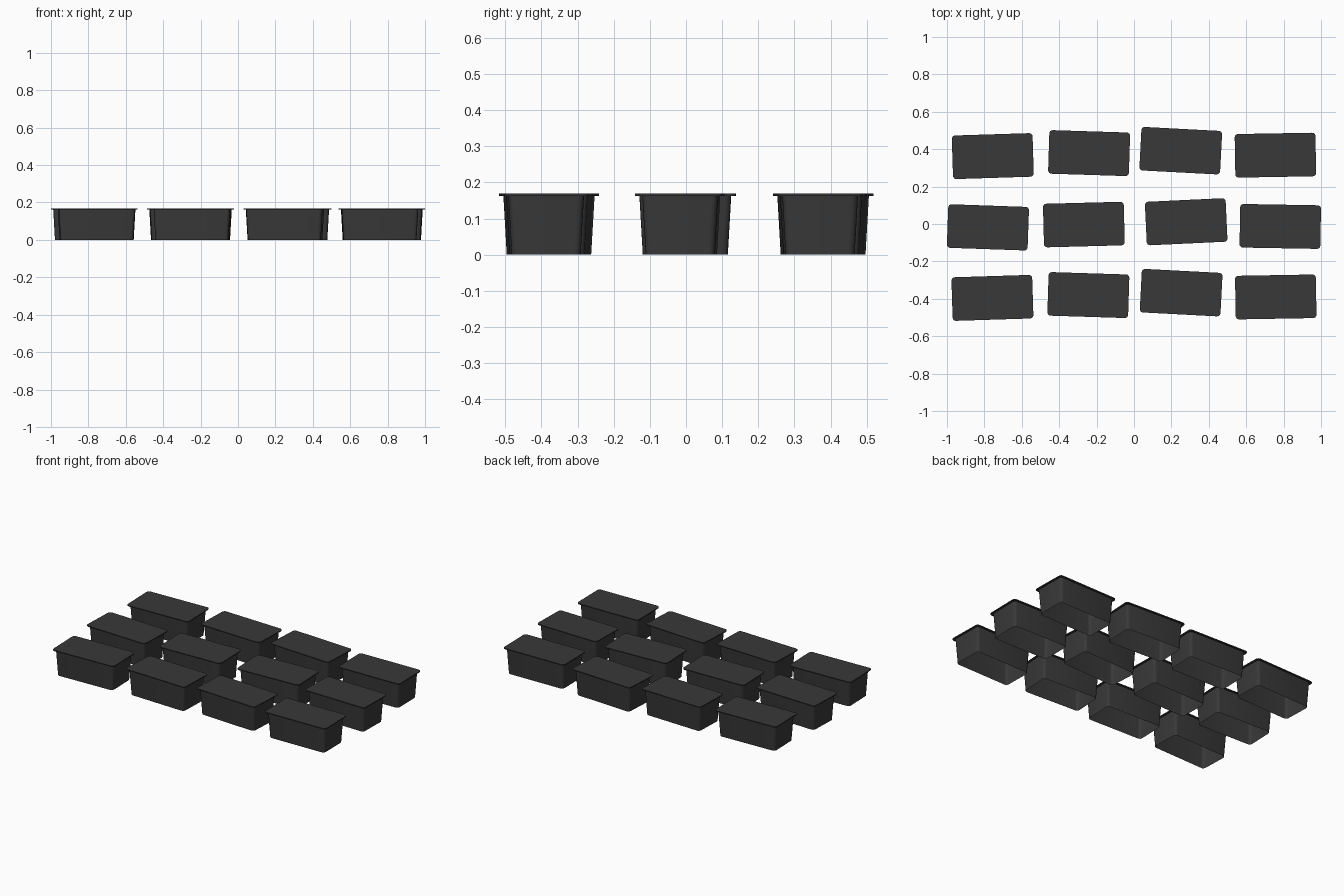
import bpy, bmesh, math

if "Cube" in bpy.data.objects:
    bpy.data.objects.remove(bpy.data.objects["Cube"], do_unlink=True)

black = bpy.data.materials.new("charcoal plastic")
black.use_nodes = True
color = (0.04, 0.04, 0.04, 1)
black.diffuse_color = color
black.node_tree.nodes["Principled BSDF"].inputs["Base Color"].default_value = color

LENGTH, WIDTH, HEIGHT, CORNER = 0.432, 0.233, 0.169, 0.018


def ring(bm, inset, z, steps=4):
    """Rounded rectangle of vertices, inset from the rim outline."""
    hx, hy = LENGTH / 2 - inset - CORNER, WIDTH / 2 - inset - CORNER
    verts = []
    for i, (sx, sy) in enumerate([(1, 1), (-1, 1), (-1, -1), (1, -1)]):
        for k in range(steps + 1):
            a = math.pi / 2 * (i + k / steps)
            verts.append(bm.verts.new((sx * hx + CORNER * math.cos(a),
                                       sy * hy + CORNER * math.sin(a), z)))
    return verts


def loft(name, sections, capped):
    bm = bmesh.new()
    rings = [ring(bm, inset, z) for inset, z in sections]
    for low, high in zip(rings, rings[1:]):
        for i in range(len(low)):
            j = (i + 1) % len(low)
            bm.faces.new((low[i], low[j], high[j], high[i]))
    if capped:
        bm.faces.new(rings[-1])
        bm.faces.new(rings[0][::-1])
    mesh = bpy.data.meshes.new(name)
    bm.to_mesh(mesh)
    bm.free()
    mesh.materials.append(black)
    return mesh


# Tapered open-bottomed shell under a thin overhanging top
walls = loft("walls", [(0.021, 0), (0.012, HEIGHT - 0.006)], False)
top = loft("top", [(0, HEIGHT - 0.006), (0, HEIGHT)], True)

# Loosely placed rows of boxes: x, y, turn in degrees
boxes = [
    (-0.755, 0.363, 1.8), (-0.24, 0.379, -1.8), (0.25, 0.392, -3), (0.756, 0.368, 1),
    (-0.781, -0.018, -2), (-0.268, -0.003, 1.5), (0.279, 0.012, 2.7), (0.782, -0.013, -1),
    (-0.757, -0.395, 1.8), (-0.244, -0.38, -1.8), (0.252, -0.367, -3), (0.758, -0.39, 1),
]
for n, (x, y, turn) in enumerate(boxes, 1):
    for part, mesh in (("walls", walls), ("top", top)):
        ob = bpy.data.objects.new(f"{part}_{n}", mesh.copy())
        bpy.context.collection.objects.link(ob)
        ob.location = (x, y, 0)
        ob.rotation_euler.z = math.radians(turn)
        bpy.context.view_layer.objects.active = ob
        bpy.ops.object.select_all(action="DESELECT")
        ob.select_set(True)
        bpy.ops.object.shade_smooth_by_angle(angle=math.radians(35))
